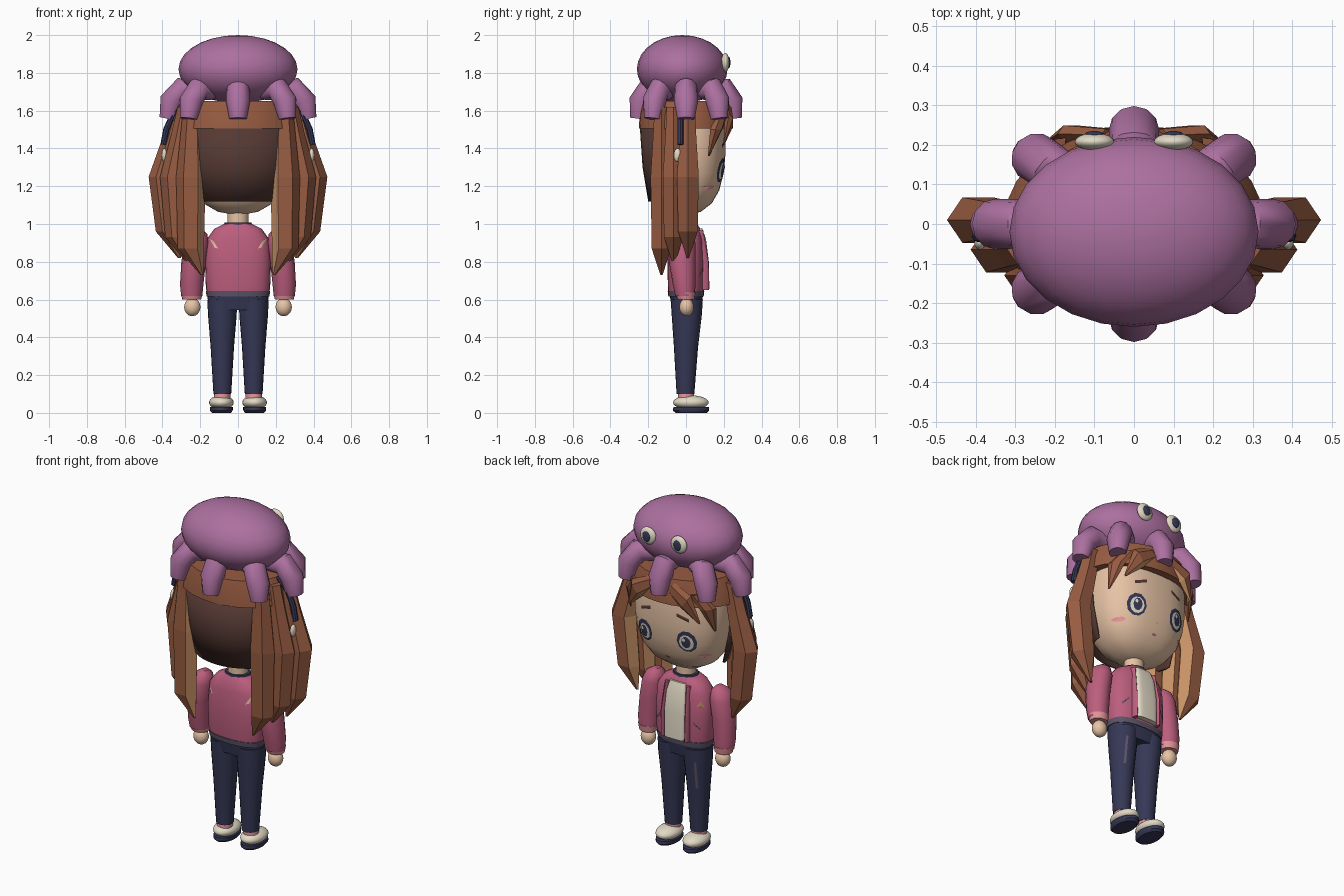
import bpy, bmesh, math
from mathutils import Vector

if "Cube" in bpy.data.objects:
    bpy.data.objects.remove(bpy.data.objects["Cube"])


def material(name, r, g, b):
    m = bpy.data.materials.new(name)
    m.use_nodes = True
    col = [((c / 255 + 0.055) / 1.055) ** 2.4 for c in (r, g, b)] + [1]
    m.diffuse_color = col
    m.node_tree.nodes["Principled BSDF"].inputs["Base Color"].default_value = col
    return m


PURPLE = material("octopus purple", 172, 112, 160)
BROWN = material("hair brown", 152, 92, 66)
TAN = material("hair highlight", 200, 146, 102)
DARK = material("dark hair", 84, 56, 50)
NAVY = material("navy", 54, 56, 86)
PINK = material("jacket pink", 188, 94, 126)
BLUSH = material("light pink", 226, 148, 152)
SKIN = material("skin", 232, 196, 166)
CREAM = material("cream", 226, 218, 198)
GREY = material("grey trim", 92, 84, 104)


def finish(name, bm, mats, angle=40):
    bmesh.ops.recalc_face_normals(bm, faces=bm.faces)
    me = bpy.data.meshes.new(name)
    bm.to_mesh(me)
    bm.free()
    ob = bpy.data.objects.new(name, me)
    bpy.context.collection.objects.link(ob)
    for m in mats:
        me.materials.append(m)
    if angle:
        bpy.ops.object.select_all(action='DESELECT')
        ob.select_set(True)
        bpy.context.view_layer.objects.active = ob
        bpy.ops.object.shade_smooth_by_angle(angle=math.radians(angle))
    return ob


def skin_rings(name, rings, mats, angle=40, second=()):
    """Bridge rings of points; sides listed in second get the second material."""
    bm = bmesh.new()
    vs = [[bm.verts.new(p) for p in ring] for ring in rings]
    n = len(vs[0])
    for a, b in zip(vs, vs[1:]):
        for j in range(n):
            k = (j + 1) % n
            bm.faces.new((a[j], a[k], b[k], b[j])).material_index = int(j in second)
    bm.faces.new(vs[0])
    bm.faces.new(vs[-1])
    return finish(name, bm, mats, angle)


def loft(name, rings, mats, n=24, power=2.0, side=1, **kw):
    """Level superellipse rings given as (x, y, z, rx, ry)."""
    def pt(r, j):
        a = 2 * math.pi * j / n
        c, s = math.cos(a), math.sin(a)
        e = 2 / power
        return (side * (r[0] + r[3] * math.copysign(abs(c) ** e, c)),
                r[1] + r[4] * math.copysign(abs(s) ** e, s), r[2])
    return skin_rings(name, [[pt(r, j) for j in range(n)] for r in rings], mats, **kw)


def tube(name, path, radii, across, mats, n=12, flat=1.0, **kw):
    pts, u, rings = [Vector(p) for p in path], Vector(across).normalized(), []
    for i, p in enumerate(pts):
        t = (pts[min(i + 1, len(pts) - 1)] - pts[max(i - 1, 0)]).normalized()
        w = t.cross(u).normalized()
        rings.append([p + radii[i] * (u * math.cos(2 * math.pi * j / n)
                      + flat * w * math.sin(2 * math.pi * j / n)) for j in range(n)])
    return skin_rings(name, rings, mats, **kw)


def ball(name, centre, size, mat):
    bm = bmesh.new()
    bmesh.ops.create_uvsphere(bm, u_segments=24, v_segments=14, radius=1)
    for v in bm.verts:
        v.co = [c + s * q for c, s, q in zip(centre, size, v.co)]
    return finish(name, bm, [mat])


def decal(name, outline, rings, mat, lift=0.004, face=1, power=2.5):
    """Thin painted patch laid on a lofted body."""
    def place(x, z):
        i = max(k for k in range(len(rings) - 1) if rings[k][2] <= z or k == 0)
        a, b = rings[i], rings[i + 1]
        f = (z - a[2]) / (b[2] - a[2])
        cx, cy, _, rx, ry = [p + f * (q - p) for p, q in zip(a, b)]
        d = max(0, 1 - abs((x - cx) / rx) ** power)
        return (x, cy + face * (ry * d ** (1 / power) + lift), z)
    bm = bmesh.new()
    mid = bm.verts.new(place(*[sum(c) / len(outline) for c in zip(*outline)]))
    vs = [bm.verts.new(place(*p)) for p in outline]
    for a, b in zip(vs, vs[1:] + vs[:1]):
        bm.faces.new((mid, a, b))
    ob = finish(name, bm, [mat], 0)
    if ob.data.polygons[0].normal.y * face < 0:
        ob.data.flip_normals()


def oval(x, z, rx, rz, n=10):
    return [(x + rx * math.cos(2 * math.pi * j / n), z + rz * math.sin(2 * math.pi * j / n))
            for j in range(n)]


def bar(x, z, dx, dz, w):
    return [(x - dx, z - dz - w), (x + dx, z + dz - w), (x + dx, z + dz + w), (x - dx, z - dz + w)]


# Head and neck
shape = [(0.1, 1.05), (0.38, 1.065), (0.66, 1.11), (0.85, 1.18), (0.96, 1.27),
         (1, 1.36), (1, 1.5), (0.9, 1.62)]
head = [(0, 0, z, 0.28 * f, 0.208 * f) for f, z in shape]
loft("head", head, [SKIN], n=32, power=2.5)
loft("neck", [(0, 0, 0.97, 0.055, 0.05), (0, 0, 1.08, 0.055, 0.05)], [SKIN])

# Octopus hat with eight arms
ball("hat_dome", (0, -0.02, 1.82), (0.315, 0.24, 0.18), PURPLE)
for i in range(8):
    a = i * math.pi / 4
    ex, ey = 0.37 * math.cos(a), 0.25 * math.sin(a)
    path = [(ex * s, ey * s, z) for s, z in ((0.55, 1.71), (0.8, 1.715), (0.95, 1.65), (1, 1.557))]
    tube("hat_arm", path, (0.055, 0.062, 0.064, 0.046), (-math.sin(a), math.cos(a), 0), [PURPLE])

# Hair cap and the dark sheet at the back of the head
loft("hair_cap", [(0, 0, 1.505, 0.33, 0.25), (0, 0, 1.58, 0.315, 0.245), (0, 0, 1.65, 0.285, 0.23)],
     [BROWN], n=28)
bm = bmesh.new()
rows = []
for z, rx, ry in ((1.52, 0.31, 0.245), (1.3, 0.29, 0.23), (1.12, 0.25, 0.2)):
    rows.append([bm.verts.new((rx * math.cos(a), ry * math.sin(a), z))
                 for a in (math.pi * (1 + j / 16) for j in range(17))])
for a, b in zip(rows, rows[1:]):
    for j in range(16):
        bm.faces.new((a[j], a[j + 1], b[j + 1], b[j]))
back = finish("back_hair", bm, [DARK])
back.modifiers.new("thickness", 'SOLIDIFY').thickness = 0.012

# Three kinked locks on each side: y, then x at each bend, then tip height
locks = ((0.01, (0.3, 0.335, 0.395, 0.365, 0.31), 0.82),
         (-0.065, (0.27, 0.295, 0.335, 0.315, 0.26), 0.79),
         (-0.13, (0.24, 0.245, 0.25, 0.25, 0.19), 0.73))
for side in (-1, 1):
    for y, xs, tip in locks:
        zs = (1.62, 1.47, 1.25, tip + 0.14, tip)
        widths = (0.05, 0.06, 0.078, 0.07, 0.008)
        loft("side_lock", [(x, y, z, w, 0.85 * w) for x, z, w in zip(xs, zs, widths)],
             [BROWN, TAN], n=6, side=side, angle=0, second=(2, 3))
    # Swept fringe
    tube("fringe", [(side * 0.06, 0.225, 1.6), (side * 0.16, 0.228, 1.54), (side * 0.23, 0.2, 1.42)],
         (0.04, 0.055, 0.006), (side * 0.6, 0, 0.8), [BROWN, TAN], n=6, flat=0.45,
         angle=0, second=(2, 3))
    tube("small_fringe", [(side * 0.2, 0.19, 1.58), (side * 0.255, 0.16, 1.5), (side * 0.275, 0.12, 1.36)],
         (0.04, 0.045, 0.006), (side * 0.7, -0.7, 0), [BROWN], n=6, flat=0.45, angle=0)
    # Headband strap and earpiece
    tube("headband", [(side * 0.28, -0.03, 1.65), (side * 0.345, -0.03, 1.58),
                      (side * 0.38, -0.03, 1.5), (side * 0.395, -0.03, 1.42)],
         (0.016,) * 4, (0, 1, 0), [NAVY], n=8)
    ball("earpiece", (side * 0.39, -0.045, 1.365), (0.014, 0.02, 0.035), CREAM)

    # Hat eyes
    ball("hat_eye", (side * 0.1, 0.208, 1.855), (0.05, 0.022, 0.05), CREAM)
    ball("hat_pupil", (side * 0.1, 0.227, 1.855), (0.024, 0.008, 0.03), NAVY)

    # Face
    ex = side * 0.135
    decal("eye_outline", oval(ex, 1.285, 0.055, 0.065), head, NAVY, 0.004)
    decal("eye_white", oval(ex, 1.28, 0.04, 0.047), head, CREAM, 0.007)
    decal("iris", oval(ex, 1.283, 0.025, 0.036), head, NAVY, 0.01)
    decal("eye_glint", oval(ex + 0.01, 1.298, 0.009, 0.011, 6), head, CREAM, 0.013)
    decal("eyebrow", bar(side * 0.12, 1.425, 0.035, -side * 0.012, 0.009), head, DARK)
    decal("cheek_blush", oval(side * 0.205, 1.195, 0.026, 0.013), head, BLUSH)
decal("nose", oval(0, 1.215, 0.006, 0.006, 6), head, BLUSH)
decal("mouth", oval(0, 1.155, 0.016, 0.006, 8), head, PINK)

# Jacket and shirt
torso = [(0, 0, 0.62, 0.162, 0.09), (0, 0, 0.66, 0.17, 0.096), (0, 0, 0.8, 0.175, 0.098),
         (0, 0, 0.92, 0.165, 0.09), (0, 0, 0.975, 0.125, 0.075), (0, 0, 1.0, 0.075, 0.06)]
loft("jacket", torso, [PINK], power=2.5)
loft("jacket_hem", [(0, 0, 0.615, 0.166, 0.093), (0, 0, 0.645, 0.17, 0.097)], [GREY], power=2.5)
loft("collar", [(0, 0, 0.985, 0.08, 0.065), (0, 0, 1.008, 0.07, 0.06)], [NAVY])
loft("shirt_front", [(0, 0.09, 0.655, 0.066, 0.034), (0, 0.088, 0.8, 0.068, 0.033),
                     (0, 0.078, 0.92, 0.062, 0.028), (0, 0.066, 0.975, 0.05, 0.02)],
     [CREAM], power=4)

for side in (-1, 1):
    loft("jacket_edge", [(0.076, 0.092, 0.65, 0.012, 0.03), (0.078, 0.09, 0.8, 0.012, 0.03),
                         (0.068, 0.068, 0.965, 0.012, 0.024)], [PINK], n=8, side=side)
    # Jacket patches
    decal("pocket_line", bar(side * 0.125, 0.745, 0.018, -side * 0.018, 0.006), torso, GREY)
    decal("back_patch", [(side * 0.15, 0.92), (side * 0.13, 0.91), (side * 0.105, 0.87),
                         (side * 0.125, 0.875)], torso, SKIN, face=-1)
    # Sleeves, cuffs and hands
    loft("sleeve", [(0.245, -0.005, 0.62, 0.056, 0.052), (0.245, -0.01, 0.68, 0.062, 0.06),
                    (0.235, -0.02, 0.8, 0.065, 0.07), (0.22, -0.02, 0.9, 0.064, 0.07),
                    (0.212, -0.02, 0.945, 0.05, 0.055), (0.205, -0.02, 0.968, 0.02, 0.025)],
         [PINK], n=16, side=side)
    loft("cuff", [(0.245, 0, 0.6, 0.05, 0.045), (0.245, -0.003, 0.637, 0.058, 0.054)],
         [BLUSH], n=16, side=side)
    ball("hand", (side * 0.242, 0.003, 0.56), (0.043, 0.038, 0.048), SKIN)

    # Trouser legs with a side stripe
    leg = [(0.083, -0.003, 0.1, 0.047, 0.047), (0.083, 0, 0.35, 0.062, 0.064),
           (0.083, 0.004, 0.52, 0.076, 0.08), (0.083, 0.004, 0.6, 0.079, 0.085)]
    loft("trouser_leg", leg, [NAVY], n=20, side=side)
    right_leg = [(side * r[0],) + r[1:] for r in leg]
    decal("trouser_stripe", bar(side * 0.115, 0.45, 0.006, 0, 0.08), right_leg, GREY, power=2)

    # Socks and shoes
    loft("sock", [(0.085, 0, 0.07, 0.044, 0.044), (0.083, 0, 0.115, 0.042, 0.042)],
         [BLUSH], n=16, side=side)
    ball("shoe", (side * 0.088, 0.026, 0.055), (0.065, 0.094, 0.038), CREAM)
    loft("sole", [(0.088, 0.027, 0, 0.05, 0.082), (0.088, 0.027, 0.012, 0.06, 0.096),
                  (0.088, 0.027, 0.03, 0.061, 0.094)], [NAVY], side=side)

decal("badge", [(-0.16, 0.85), (-0.12, 0.85), (-0.14, 0.89)], torso, TAN)
loft("hips", [(0, 0.002, 0.545, 0.15, 0.075), (0, 0.002, 0.62, 0.163, 0.088)], [NAVY], power=2.5)
